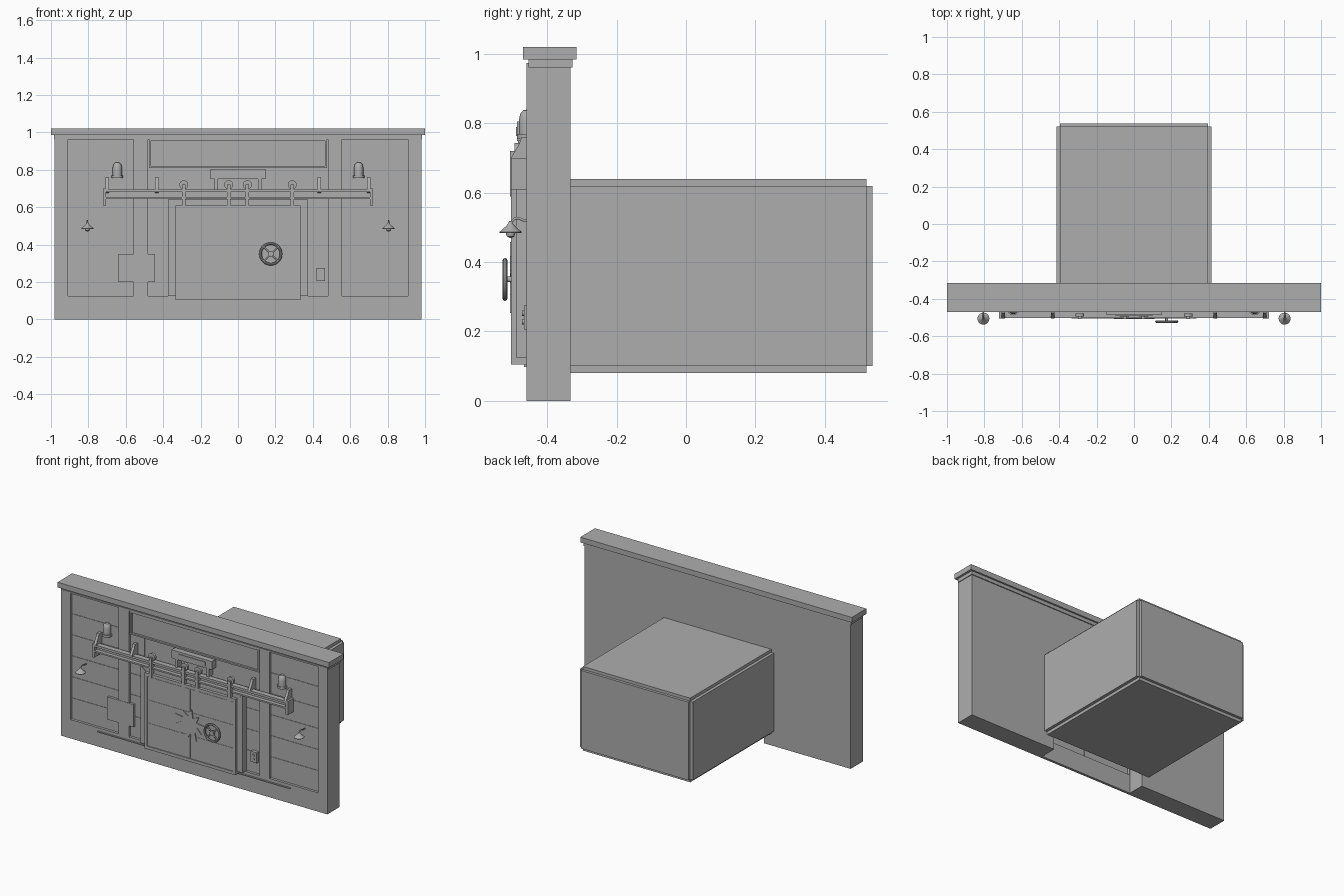
import bpy, bmesh, math
from mathutils import Vector

if "Cube" in bpy.data.objects:
    bpy.data.objects.remove(bpy.data.objects["Cube"])

grey = bpy.data.materials.new("plain_grey")
grey.diffuse_color = (0.42, 0.42, 0.42, 1)
grey.use_nodes = True
grey.node_tree.nodes["Principled BSDF"].inputs["Base Color"].default_value = grey.diffuse_color


def finish(name, bm, smooth=False):
    bmesh.ops.recalc_face_normals(bm, faces=bm.faces)
    me = bpy.data.meshes.new(name)
    bm.to_mesh(me)
    bm.free()
    me.materials.append(grey)
    ob = bpy.data.objects.new(name, me)
    bpy.context.collection.objects.link(ob)
    if smooth:
        bpy.ops.object.select_all(action='DESELECT')
        ob.select_set(True)
        bpy.context.view_layer.objects.active = ob
        bpy.ops.object.shade_smooth_by_angle(angle=math.radians(35))
    return ob


def add_box(bm, x0, x1, y0, y1, z0, z1):
    vs = bmesh.ops.create_cube(bm, size=1)["verts"]
    for v in vs:
        v.co = Vector((x1 if v.co.x > 0 else x0, y1 if v.co.y > 0 else y0, z1 if v.co.z > 0 else z0))


def boxes(name, *specs):
    bm = bmesh.new()
    for s in specs:
        add_box(bm, *s)
    return finish(name, bm)


def prism(name, pts, axis, a, b):
    """Extrude an outline: axis x uses (y, z) points, axis y uses (x, z) points."""
    bm = bmesh.new()
    put = (lambda p, t: (t, p[0], p[1])) if axis == 'x' else (lambda p, t: (p[0], t, p[1]))
    f = bm.faces.new([bm.verts.new(put(p, a)) for p in pts])
    new = bmesh.ops.extrude_face_region(bm, geom=[f])["geom"]
    d = Vector((b - a, 0, 0)) if axis == 'x' else Vector((0, b - a, 0))
    bmesh.ops.translate(bm, vec=d, verts=[v for v in new if isinstance(v, bmesh.types.BMVert)])
    return finish(name, bm)


def lathe(name, profile, loc, axis='z', n=20, closed=False):
    """Revolve (radius, height) points around z or y."""
    bm = bmesh.new()
    rings = []
    for r, h in profile:
        ring = []
        for i in range(n):
            a = 2 * math.pi * i / n
            c, s = r * math.cos(a), r * math.sin(a)
            ring.append(bm.verts.new(Vector(loc) + Vector((c, s, h) if axis == 'z' else (c, h, s))))
        rings.append(ring)
    pairs = list(zip(rings, rings[1:]))
    if closed:
        pairs.append((rings[-1], rings[0]))
    for lo, hi in pairs:
        for i in range(n):
            j = (i + 1) % n
            bm.faces.new((lo[i], lo[j], hi[j], hi[i]))
    if not closed:
        bm.faces.new(rings[0])
        bm.faces.new(rings[-1])
    return finish(name, bm, True)


def tube(name, pts, r):
    cu = bpy.data.curves.new(name, 'CURVE')
    cu.dimensions = '3D'
    cu.bevel_depth, cu.bevel_resolution, cu.use_fill_caps = r, 1, True
    sp = cu.splines.new('POLY')
    sp.points.add(len(pts) - 1)
    for p, c in zip(sp.points, pts):
        p.co = (*c, 1)
    cu.materials.append(grey)
    ob = bpy.data.objects.new(name, cu)
    bpy.context.collection.objects.link(ob)


F, B, R = -0.46, -0.333, -0.443   # wall front, wall back, recessed bays

# Wall core around the doorway
boxes("wall_core", (-.98, -.34, R, B, 0, .975), (.34, .98, R, B, 0, .975),
      (-.34, .34, R, B, .60, .975))
# Raised face: plinth, end piers, pilasters, top rail
boxes("wall_face", (-.98, .98, F, R, 0, .125), (-.98, .98, F, R, .965, .975),
      (-.98, -.91, F, R, .125, .965), (.91, .98, F, R, .125, .965),
      (-.56, -.48, F, R, .125, .965), (.48, .555, F, R, .125, .965))
# Stepped cap
boxes("cornice", (-.985, .985, -.455, -.327, .962, .985), (-1, 1, -.47, -.316, .985, 1.02))

# Horizontal planks in the side bays and beside the door
planks = []
for x0, x1 in ((-.91, -.56), (.555, .91), (-.48, -.375), (.375, .48)):
    for i in range(6):
        planks.append((x0, x1, R - .003, R, .125 + i * .14 + .003, .125 + (i + 1) * .14))
boxes("siding_planks", *planks)

# Rear room made of overlapping panels
boxes("rear_room", (-.415, -.395, B, .52, .10, .62), (.395, .415, B, .52, .10, .62),
      (-.395, .395, .52, .538, .10, .62),
      (-.395, .395, B, .52, .62, .64), (-.395, .395, B, .52, .08, .10))

# Framed panel above the door
boxes("upper_panel", (-.465, .465, R - .004, R, .82, .955))
boxes("upper_panel_frame", (-.475, .475, F, R, .955, .965), (-.475, .475, F, R, .81, .82),
      (-.475, -.465, F, R, .82, .955), (.465, .475, F, R, .82, .955))

# Door frame with mitred head
for s in (-1, 1):
    prism("door_jamb", [(s * .375, .125), (s * .335, .125), (s * .335, .61), (s * .375, .64)],
          'y', -.49, R)
prism("door_head", [(-.335, .61), (.335, .61), (.375, .64), (-.375, .64)], 'y', -.485, R)

# Pair of hanging door leaves with rails and stiles
for s in (-1, 1):
    a, b = sorted((s * .001, s * .335))
    boxes("door_leaf", (a, b, -.50, -.46, .105, .61))
    boxes("door_leaf_trim", (a, b, -.505, -.50, .105, .125), (a, b, -.505, -.50, .59, .61),
          *((a, b, -.502, -.50, .128 + k * .154, .279 + k * .154) for k in range(3)))
    c, d = sorted((s * .315, s * .335))
    boxes("door_stile", (c, d, -.505, -.50, .125, .59))
    for x in (.05, .29):
        boxes("door_hanger", (s * x - .01, s * x + .01, -.508, -.48, .59, .72))
        lathe("door_roller", [(.024, -.495), (.024, -.478)], (s * x, 0, .72), 'y')

# Starburst plate on the door, slightly uneven
star = []
for i in range(20):
    r = (.115 if i % 4 == 0 else .1) if i % 2 == 0 else .06
    a = 2 * math.pi * (i + .5) / 20
    star.append((r * math.cos(a) - .005, .35 + r * .95 * math.sin(a)))
prism("starburst_plate", star, 'y', -.508, -.501)

# Handwheel
wx, wz = .175, .35
lathe("handwheel_rim", [(.055 + .007 * math.cos(t * math.pi / 4), -.522 + .007 * math.sin(t * math.pi / 4))
                        for t in range(8)], (wx, 0, wz), 'y', 28, True)
lathe("handwheel_hub", [(.015, -.528), (.015, -.515), (.008, -.515), (.008, -.50)], (wx, 0, wz), 'y', 16)
for k in range(2):
    a = math.pi / 4 + k * math.pi / 2
    dx, dz = .054 * math.cos(a), .054 * math.sin(a)
    tube("handwheel_spoke", [(wx - dx, -.522, wz - dz), (wx + dx, -.522, wz + dz)], .005)

# Overhead track with end plates
boxes("overhead_track", (-.71, .71, -.503, -.468, .68, .695), (-.71, .71, -.478, -.468, .655, .68),
      (-.71, .71, -.503, -.468, .645, .655))
for s in (-1, 1):
    a, b = sorted((s * .705, s * .722))
    boxes("track_end_plate", (a, b, -.505, R, .61, .70))
    for x in (.435, .70):
        prism("track_bracket", [(R, .66), (-.505, .69), (-.505, .70), (-.482, .74), (-.475, .76), (R, .76)],
              'x', s * x - .009, s * x + .009)

# Drive unit above the track
boxes("drive_box", (-.148, .148, -.487, R, .75, .805))
boxes("drive_box_face", (-.10, .10, -.491, -.487, .764, .79))
boxes("drive_legs", (-.125, -.107, -.485, R, .695, .75), (.107, .125, -.485, R, .695, .75))

for s in (-1, 1):
    # Warning beacon
    lathe("beacon", [(.031, .755), (.031, .77), (.025, .77), (.025, .81), (.021, .828), (.012, .838), (.003, .84)],
          (s * .645, -.457, 0))
    # Wall lamp: shade, bulb, curved arm
    x = s * .805
    lathe("lamp_shade", [(.031, .484), (.032, .487), (.014, .503), (.006, .512), (.005, .518)],
          (x, -.506, 0))
    lathe("lamp_bulb", [(.003, .470), (.011, .474), (.014, .482), (.013, .487)], (x, -.506, 0), n=14)
    tube("lamp_arm", [(x, -.506, .514), (x, -.494, .526), (x, -.482, .527), (x, -.468, .52), (x, R, .52)], .004)

# Service cabinet, push-button box and floor guide
boxes("service_cabinet", (-.64, -.445, -.462, R, .20, .35))
boxes("button_box", (.42, .465, -.468, R, .205, .275))
for z in (.228, .253):
    lathe("push_button", [(.008, -.473), (.008, -.466)], (.4425, 0, z), 'y', 12)
boxes("floor_guide", (-.71, .71, -.468, F, .098, .105))
